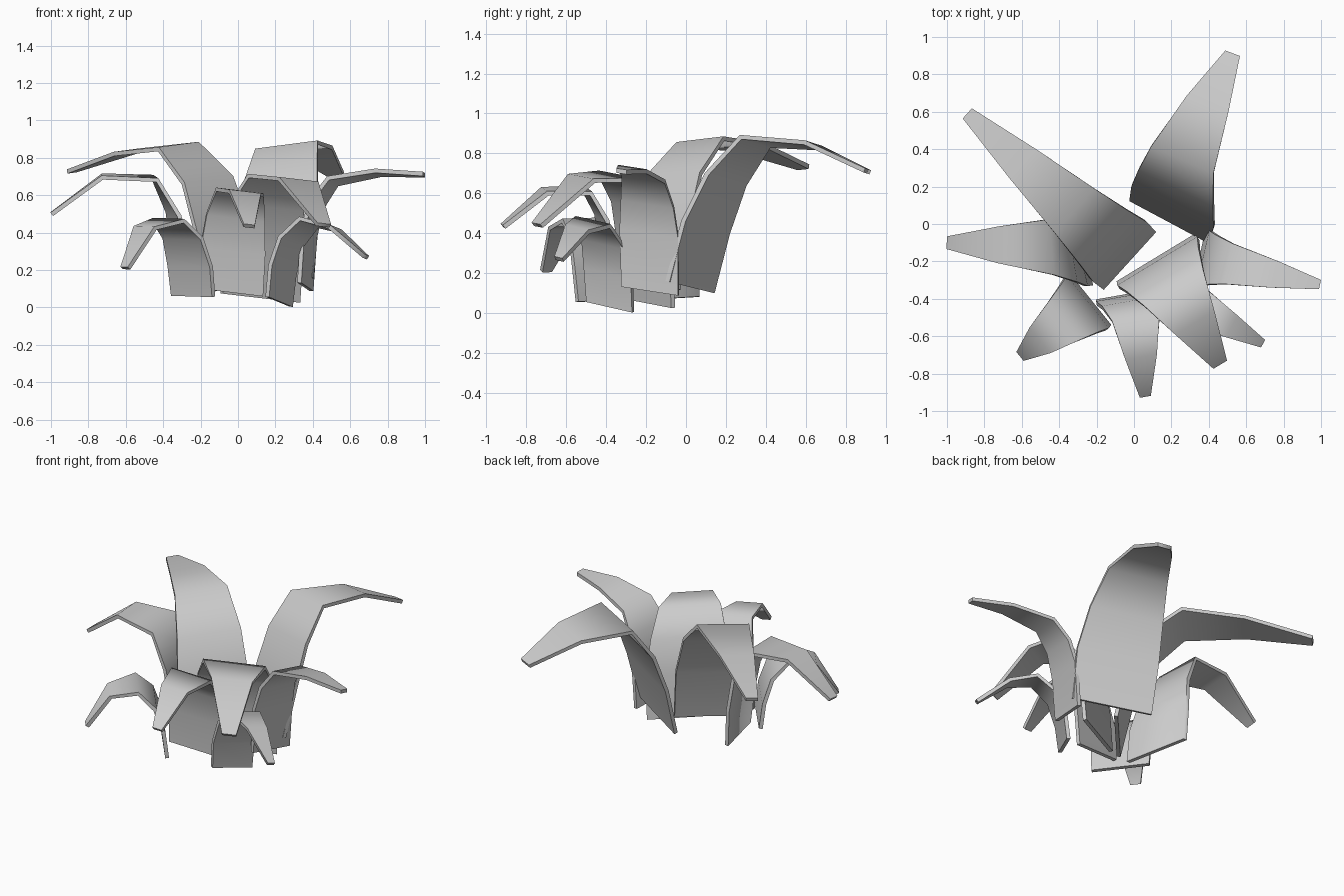
import bpy, bmesh, math
from mathutils import Vector

if "Cube" in bpy.data.objects:
    bpy.data.objects.remove(bpy.data.objects["Cube"])

# share of full width, of twist and of sideways bow at each of the six rows
TAPER = (0.97, 1.0, 0.9, 0.74, 0.49, 0.17)
SKEW = (1.0, 0.85, 0.65, 0.4, 0.1, 0.0)
BOW = (0.0, 0.2, 0.6, 1.0, 0.6, 0.0)
THICK = 0.023


def leaf(name, base, tip, width, roll, path, skew=0.0, bow=0.0):
    """Arching tapered blade; path = (distance outward, height) per row."""
    base, tip = Vector(base), Vector(tip)
    h = (tip - base).normalized()
    out = Vector((h.x, h.y, 0))
    across = Vector((h.y, -h.x, 0))
    pts = [Vector(p) for p in path]
    bm = bmesh.new()
    rows = []
    for i, p in enumerate(pts):
        t = (pts[min(i + 1, 5)] - pts[max(i - 1, 0)]).normalized()
        n = (out * -t.y + Vector((0, 0, t.x))) * THICK / 2
        c = Vector((base.x, base.y, p.y)) + out * p.x + across * bow * BOW[i]
        side = across + Vector((0, 0, roll)) + out * skew * SKEW[i]
        s = side * width * TAPER[i] / 2
        rows.append([bm.verts.new(v) for v in
                     (c - s - n, c + s - n, c + s + n, c - s + n)])
    for a, b in zip(rows, rows[1:]):
        for k in range(4):
            j = (k + 1) % 4
            bm.faces.new((a[k], a[j], b[j], b[k]))
    bm.faces.new(rows[0])
    bm.faces.new(rows[-1])
    bmesh.ops.recalc_face_normals(bm, faces=bm.faces)
    me = bpy.data.meshes.new(name)
    bm.to_mesh(me)
    bm.free()
    ob = bpy.data.objects.new(name, me)
    bpy.context.collection.objects.link(ob)
    bpy.context.view_layer.objects.active = ob
    ob.select_set(True)
    bpy.ops.object.shade_smooth_by_angle(angle=math.radians(75))
    ob.select_set(False)


# tall back leaves
leaf("back_right_leaf", (0.19, 0.02), (0.53, 0.92), 0.49, 0.12,
     ((0, .13), (.08, .43), (.18, .67), (.33, .86), (.65, .84), (.95, .71)),
     skew=-0.13, bow=-0.05)
leaf("back_left_leaf", (-0.03, -0.19), (-0.89, 0.59), 0.43, 0.09,
     ((0, .10), (.07, .42), (.18, .68), (.39, .86), (.76, .83), (1.16, .73)))
# side leaves
leaf("left_leaf", (-0.285, -0.13), (-1.0, -0.10), 0.40, 0.06,
     ((0, .07), (.02, .3), (.06, .5), (.16, .69), (.44, .70), (.71, .50)),
     skew=0.33)
leaf("right_leaf", (0.36, -0.18), (1.0, -0.325), 0.30, 0.15,
     ((0, .11), (.02, .4), (.06, .55), (.15, .675), (.40, .72), (.65, .71)))
# front leaves
leaf("front_left_leaf", (-0.24, -0.41), (-0.60, -0.70), 0.36, 0.02,
     ((0, .06), (.02, .22), (.07, .37), (.17, .465), (.33, .425), (.465, .21)))
leaf("front_leaf", (-0.035, -0.385), (0.06, -0.92), 0.35, 0.12,
     ((0, .08), (.01, .3), (.04, .48), (.12, .615), (.33, .61), (.54, .435)),
     bow=-0.025)
leaf("front_right_large_leaf", (0.12, -0.19), (0.46, -0.75), 0.50, 0.10,
     ((0, .05), (.02, .33), (.07, .54), (.18, .685), (.39, .675), (.65, .44)))
leaf("front_right_small_leaf", (0.22, -0.38), (0.69, -0.64), 0.27, 0.2,
     ((0, .03), (.02, .2), (.07, .35), (.18, .455), (.34, .42), (.53, .27)))
